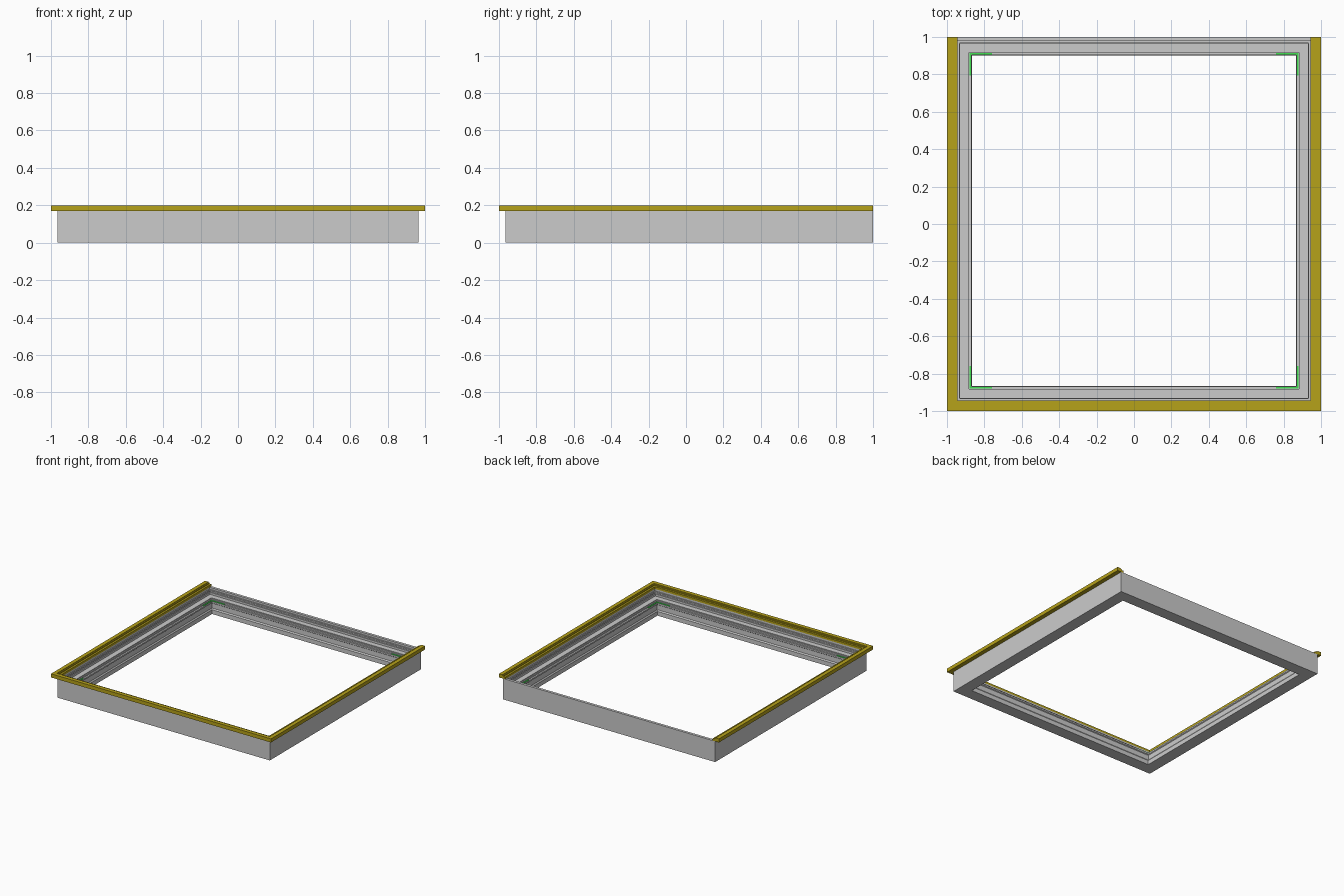
import bpy, bmesh

if "Cube" in bpy.data.objects:
    bpy.data.objects.remove(bpy.data.objects["Cube"])

X, Y0, Y1 = 0.965, -0.965, 1.0   # outer faces of the frame


def material(name, rgb):
    m = bpy.data.materials.new(name)
    m.diffuse_color = (*rgb, 1)
    m.use_nodes = True
    m.node_tree.nodes["Principled BSDF"].inputs["Base Color"].default_value = m.diffuse_color
    return m


def finish(name, bm, mat=None):
    bmesh.ops.recalc_face_normals(bm, faces=bm.faces)
    me = bpy.data.meshes.new(name)
    bm.to_mesh(me)
    bm.free()
    ob = bpy.data.objects.new(name, me)
    bpy.context.collection.objects.link(ob)
    if mat:
        me.materials.append(mat)
    return ob


def sweep(name, profile, closed=True, mat=None):
    """Sweep (inset, z) profile round the frame with mitred corners."""
    bm = bmesh.new()
    rings = []
    for sx, back in ((-1, 1), (-1, 0), (1, 0), (1, 1)):
        ring = []
        for d, z in profile:
            if back:
                y = Y1 - d if closed else Y1   # open sweep is cut square
            else:
                y = Y0 + d
            ring.append(bm.verts.new((sx * (X - d), y, z)))
        rings.append(ring)
    n = len(profile)
    for i in range(4 if closed else 3):
        a, b = rings[i], rings[(i + 1) % 4]
        for j in range(n):
            k = (j + 1) % n
            bm.faces.new((a[j], a[k], b[k], b[j]))
    if not closed:
        bm.faces.new(rings[0])
        bm.faces.new(rings[-1])
    return finish(name, bm, mat)


yellow = material("yellow", (0.47, 0.36, 0.01))
green = material("green", (0.05, 0.75, 0.08))

# Stepped grey frame
sweep("frame", [(0, 0), (0.098, 0), (0.098, 0.035), (0.091, 0.045),
                (0.091, 0.085), (0.097, 0.09), (0.097, 0.102), (0.084, 0.102),
                (0.084, 0.113), (0.077, 0.113), (0.077, 0.12), (0.034, 0.12),
                (0.034, 0.137), (0.028, 0.137), (0.028, 0.155),
                (0.022, 0.155), (0.022, 0.171), (0, 0.171)])

# Thin sealing bead above the ledge
sweep("sealing_bead", [(0.027, 0.143), (0.032, 0.143), (0.032, 0.149), (0.027, 0.149)])

# Yellow trim on left, front and right sides
sweep("edge_trim", [(-0.035, 0.17), (0.022, 0.17), (0.022, 0.188), (0.006, 0.188),
                    (0.006, 0.195), (-0.003, 0.195), (-0.003, 0.2), (-0.035, 0.2)],
      closed=False, mat=yellow)


# Green L-shaped corner markers on the innermost step
def corner_marker(name, sx, back):
    cx = sx * (X - 0.085)
    cy = Y1 - 0.085 if back else Y0 + 0.085
    dx, dy = -sx, (-1 if back else 1)
    t, length = 0.009, 0.12
    pts = [(0, 0), (length, 0), (length, t), (t, t), (t, length), (0, length)]
    bm = bmesh.new()
    f = bm.faces.new([bm.verts.new((cx + u * dx, cy + v * dy, 0.101)) for u, v in pts])
    ext = bmesh.ops.extrude_face_region(bm, geom=[f])
    top = [g for g in ext["geom"] if isinstance(g, bmesh.types.BMVert)]
    bmesh.ops.translate(bm, verts=top, vec=(0, 0, 0.006))
    finish(name, bm, green)


for sx, side in ((-1, "left"), (1, "right")):
    for back, end in ((False, "front"), (True, "back")):
        corner_marker(f"corner_marker_{end}_{side}", sx, back)
